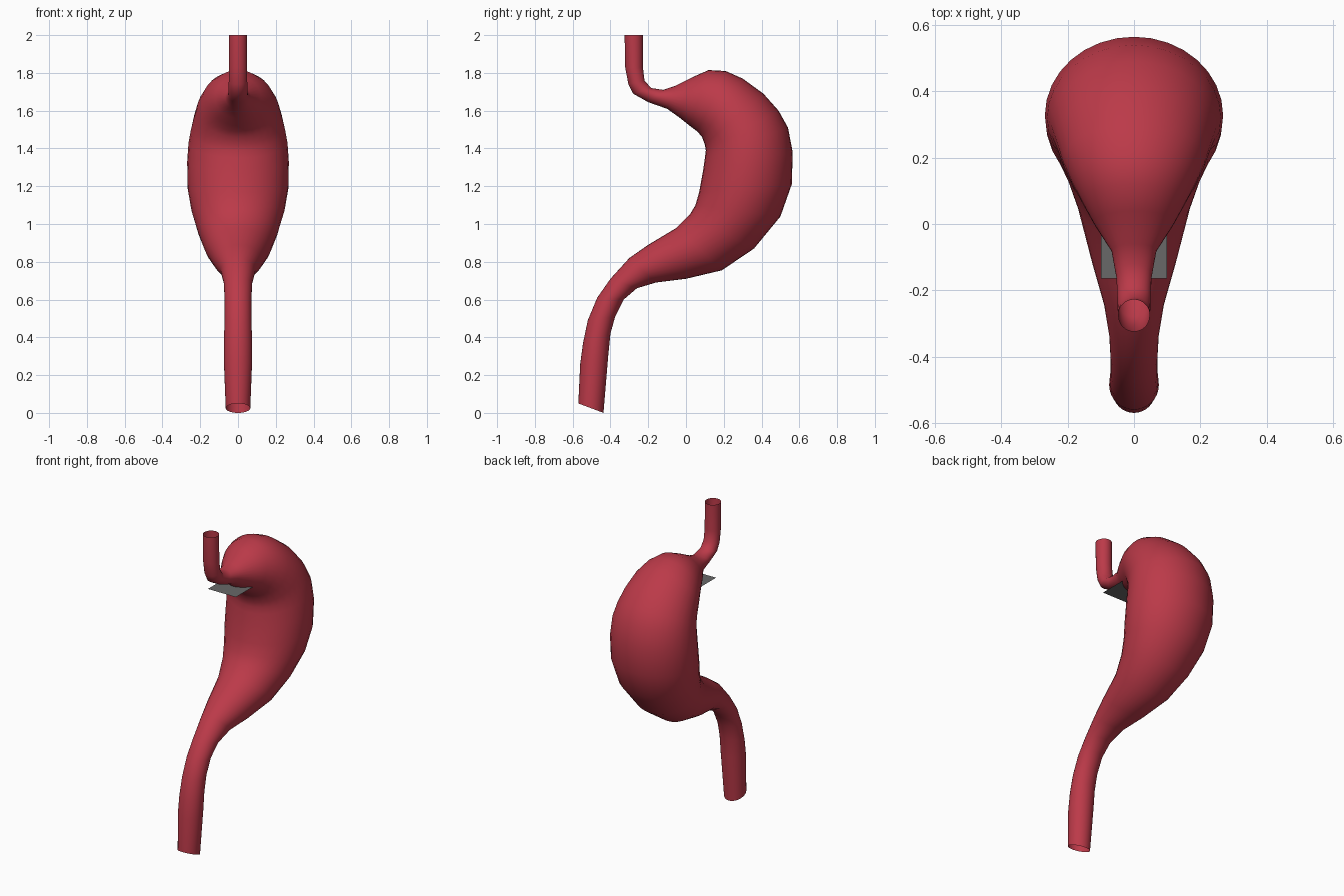
import bpy, bmesh, math
from mathutils import Vector

def material(name, rgb):
    m = bpy.data.materials.new(name)
    m.diffuse_color = (*rgb, 1)
    return m

red = material("organ red", (0.50, 0.042, 0.066))
grey = material("plain grey", (0.14, 0.14, 0.14))

# Cross-sections from the upper pipe to the lower pipe:
# (outer curve y, z, inner curve y, z, half width in x)
SECTIONS = [
    (-.228, 2.00, -.325, 2.00, .048), (-.228, 1.83, -.322, 1.83, .048),
    (-.220, 1.76, -.305, 1.74, .049), (-.185, 1.72, -.280, 1.69, .050),
    (-.120, 1.71, -.200, 1.645, .053), (-.060, 1.73, -.100, 1.61, .068),
    (.040, 1.78, -.030, 1.56, .122), (.120, 1.815, .020, 1.52, .157),
    (.210, 1.81, .060, 1.49, .190), (.300, 1.77, .085, 1.46, .215),
    (.410, 1.69, .100, 1.42, .235), (.490, 1.60, .105, 1.39, .250),
    (.540, 1.51, .100, 1.35, .262), (.565, 1.38, .090, 1.28, .269),
    (.560, 1.21, .070, 1.17, .267), (.500, 1.04, .050, 1.10, .246),
    (.360, .87, .020, 1.05, .212), (.190, .755, -.050, .98, .172),
    (.000, .71, -.200, .89, .128), (-.160, .69, -.300, .82, .092),
    (-.260, .66, -.400, .71, .075), (-.330, .60, -.470, .61, .071),
    (-.375, .51, -.520, .49, .071), (-.400, .42, -.545, .37, .074),
    (-.412, .30, -.560, .26, .075), (-.437, .00, -.570, .05, .065),
]
N = 32

# Stomach with both pipes: one open loft through the sections
bm = bmesh.new()
rings = []
for gy, gz, ly, lz, w in SECTIONS:
    outer, inner = Vector((0, gy, gz)), Vector((0, ly, lz))
    mid, half = (outer + inner) / 2, (outer - inner) / 2
    ring = []
    for k in range(N):
        a = 2 * math.pi * k / N
        ring.append(bm.verts.new(mid + half * math.cos(a) + Vector((w * math.sin(a), 0, 0))))
    rings.append(ring)
for r0, r1 in zip(rings, rings[1:]):
    for k in range(N):
        j = (k + 1) % N
        bm.faces.new((r0[k], r0[j], r1[j], r1[k]))
bmesh.ops.recalc_face_normals(bm, faces=bm.faces)
# Make sure the outermost back face points outward
back = max(bm.faces, key=lambda f: f.calc_center_median().y)
back.normal_update()
if back.normal.y < 0:
    bmesh.ops.reverse_faces(bm, faces=bm.faces)
for f in bm.faces:
    f.smooth = True
mesh = bpy.data.meshes.new("stomach")
bm.to_mesh(mesh)
bm.free()
mesh.materials.append(red)
bpy.context.collection.objects.link(bpy.data.objects.new("stomach", mesh))

# Small flat grey plate under the upper pipe
bpy.ops.mesh.primitive_plane_add(size=0.2, location=(0, -0.065, 1.575))
plate = bpy.context.object
plate.name = "flat_plate"
plate.data.materials.append(grey)
